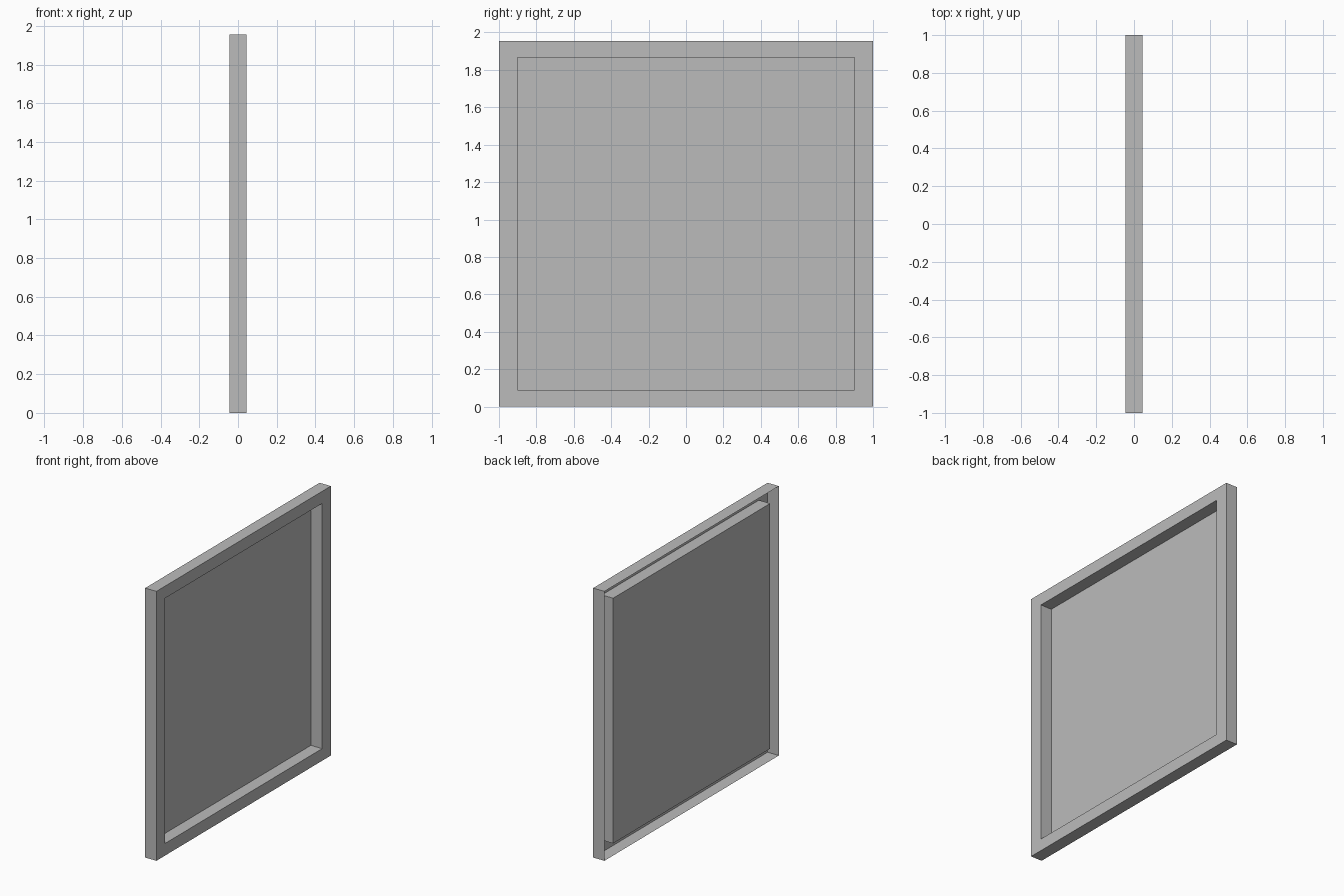
import bpy
import bmesh

cube = bpy.data.objects.get("Cube")
if cube:
    bpy.data.objects.remove(cube, do_unlink=True)

# Overall sizes
HALF_DEPTH = 0.045
HALF_WIDTH = 1.0
HEIGHT = 1.955
RIM_Y, RIM_Z = 0.1, 0.088

# Single plain grey
grey = bpy.data.materials.new("plain_grey")
grey.use_nodes = True
colour = (0.5, 0.5, 0.5, 1)
grey.diffuse_color = colour
grey.node_tree.nodes["Principled BSDF"].inputs["Base Color"].default_value = colour


def ring(bm, x, inset):
    """Rectangle of vertices at depth x, counter-clockwise seen from +x."""
    y = HALF_WIDTH - inset * RIM_Y
    low, high = inset * RIM_Z, HEIGHT - inset * RIM_Z
    return [bm.verts.new((x, *p)) for p in ((-y, low), (y, low), (y, high), (-y, high))]


# Open-backed tray frame: outer walls, front rim, recess walls, recessed panel
bm = bmesh.new()
rings = [ring(bm, x, inset) for x, inset in
         ((-HALF_DEPTH, 0), (HALF_DEPTH, 0), (HALF_DEPTH, 1), (-HALF_DEPTH, 1))]
for a, b in zip(rings, rings[1:]):
    for i in range(4):
        j = (i + 1) % 4
        bm.faces.new((a[i], a[j], b[j], b[i]))
bm.faces.new(rings[-1])

mesh = bpy.data.meshes.new("recessed_panel_frame")
bm.to_mesh(mesh)
bm.free()
mesh.materials.append(grey)
frame = bpy.data.objects.new("recessed_panel_frame", mesh)
bpy.context.collection.objects.link(frame)
